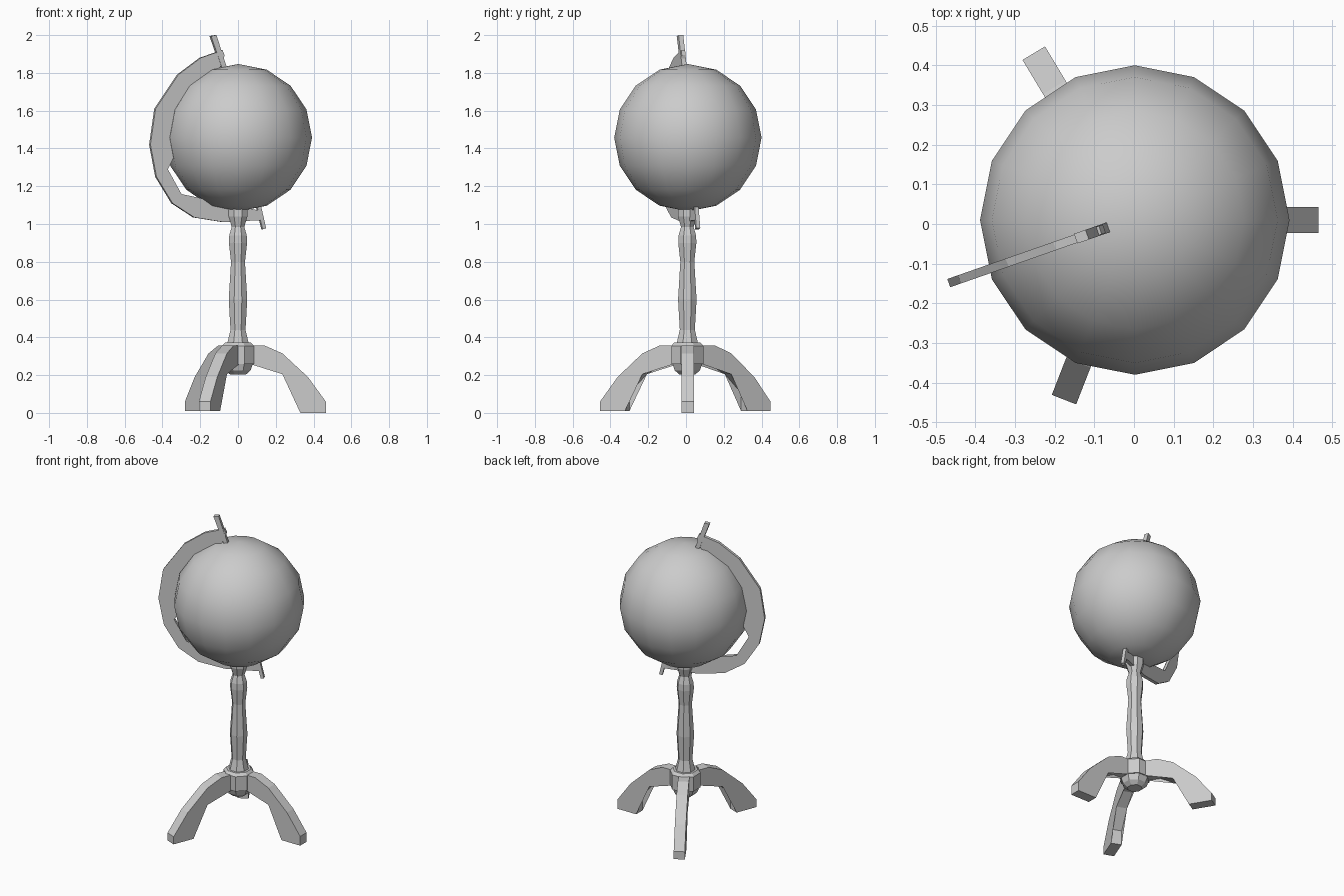
import bpy, bmesh, math
from mathutils import Matrix, Vector

if "Cube" in bpy.data.objects:
    bpy.data.objects.remove(bpy.data.objects["Cube"])

CY = 0.01  # y of the vertical axis


def make_object(name, bm, matrix=Matrix()):
    bmesh.ops.recalc_face_normals(bm, faces=bm.faces[:])
    me = bpy.data.meshes.new(name)
    bm.to_mesh(me)
    bm.free()
    me.transform(matrix)
    ob = bpy.data.objects.new(name, me)
    bpy.context.collection.objects.link(ob)
    return ob


def plate(name, outline, width, angle, origin):
    """Extrude a (distance, height) outline sideways and turn it about z."""
    bm = bmesh.new()
    sides = [[bm.verts.new((u, s * width / 2, z)) for u, z in outline] for s in (-1, 1)]
    n = len(outline)
    for ring in sides:
        bm.faces.new(ring)
    for i in range(n):
        j = (i + 1) % n
        bm.faces.new((sides[0][i], sides[0][j], sides[1][j], sides[1][i]))
    # triangulate the concave caps so they fill cleanly
    bmesh.ops.triangulate(bm, faces=[f for f in bm.faces if len(f.verts) > 4])
    m = Matrix.Translation(Vector(origin)) @ Matrix.Rotation(math.radians(angle), 4, 'Z')
    return make_object(name, bm, m)


def lathe(name, profile, sides):
    """Turn a (radius, height) profile about the vertical axis."""
    bm = bmesh.new()
    rings = []
    for r, z in profile:
        ring = []
        for k in range(sides):
            a = 2 * math.pi * (k + 0.5) / sides
            ring.append(bm.verts.new((r * math.cos(a), r * math.sin(a), z)))
        rings.append(ring)
    for a, b in zip(rings, rings[1:]):
        for i in range(sides):
            j = (i + 1) % sides
            bm.faces.new((a[i], a[j], b[j], b[i]))
    bm.faces.new(rings[0])
    bm.faces.new(rings[-1])
    return make_object(name, bm, Matrix.Translation((0, CY - 0.003, 0)))


# Globe: smooth shaded, low-poly ball
bm = bmesh.new()
bmesh.ops.create_uvsphere(bm, u_segments=16, v_segments=8, radius=0.39)
for f in bm.faces:
    f.smooth = True
make_object("globe", bm, Matrix.Translation((0.002, CY, 1.457)))

# Turned post, flaring at hub and cradle
lathe("post", [(0.062, 0.35), (0.062, 0.365), (0.043, 0.44), (0.053, 0.60), (0.040, 0.80),
               (0.052, 0.90), (0.050, 0.94), (0.036, 0.985), (0.054, 1.04), (0.054, 1.085)], 8)

# Hub with rounded finial underneath
lathe("hub", [(0.045, 0.203), (0.072, 0.225), (0.085, 0.26), (0.092, 0.26),
              (0.092, 0.355), (0.075, 0.372), (0.055, 0.372)], 8)

# Three arched legs
leg = [(0.06, 0.357), (0.14, 0.357), (0.235, 0.315), (0.37, 0.19), (0.465, 0.06), (0.465, 0),
       (0.33, 0), (0.33, 0.105), (0.235, 0.205), (0.14, 0.258), (0.06, 0.26)]
for i, (angle, reach, lift) in enumerate([(0, 1.0, 0.0), (121, 1.055, 0.01), (248.7, 1.045, 0.01)]):
    outline = [(u * reach, max(z, lift)) for u, z in leg]
    plate(f"leg_{i + 1}", outline, 0.066, angle, (0, CY, 0))

# Curved arm, traced in its own vertical plane (outer edge, then inner edge)
ARM_ANGLE, ARM_ORIGIN = 199.3, (0, 0.0145, 0)
stretch = 1 / math.cos(math.radians(19.3))
outer = [(0.075, 1.895), (0.085, 1.92), (0.20, 1.88), (0.32, 1.79), (0.44, 1.61), (0.467, 1.42),
         (0.435, 1.25), (0.35, 1.11), (0.235, 1.035), (0.08, 1.01), (-0.115, 1.02)]
inner = [(-0.115, 1.07), (0.08, 1.055), (0.20, 1.08), (0.31, 1.16), (0.375, 1.29),
         (0.402, 1.43), (0.385, 1.59), (0.29, 1.75), (0.19, 1.83), (0.08, 1.865)]


def in_arm_plane(name, pts, width):
    plate(name, [(u * stretch, z) for u, z in pts], width, ARM_ANGLE, ARM_ORIGIN)


in_arm_plane("arm", outer + inner, 0.022)

# Axis pins through both arm ends
in_arm_plane("top_pin", [(0.147, 1.995), (0.118, 2.0), (0.064, 1.83), (0.086, 1.82)], 0.026)
in_arm_plane("bottom_pin", [(-0.098, 1.09), (-0.12, 1.09), (-0.145, 0.978), (-0.127, 0.972)], 0.022)
